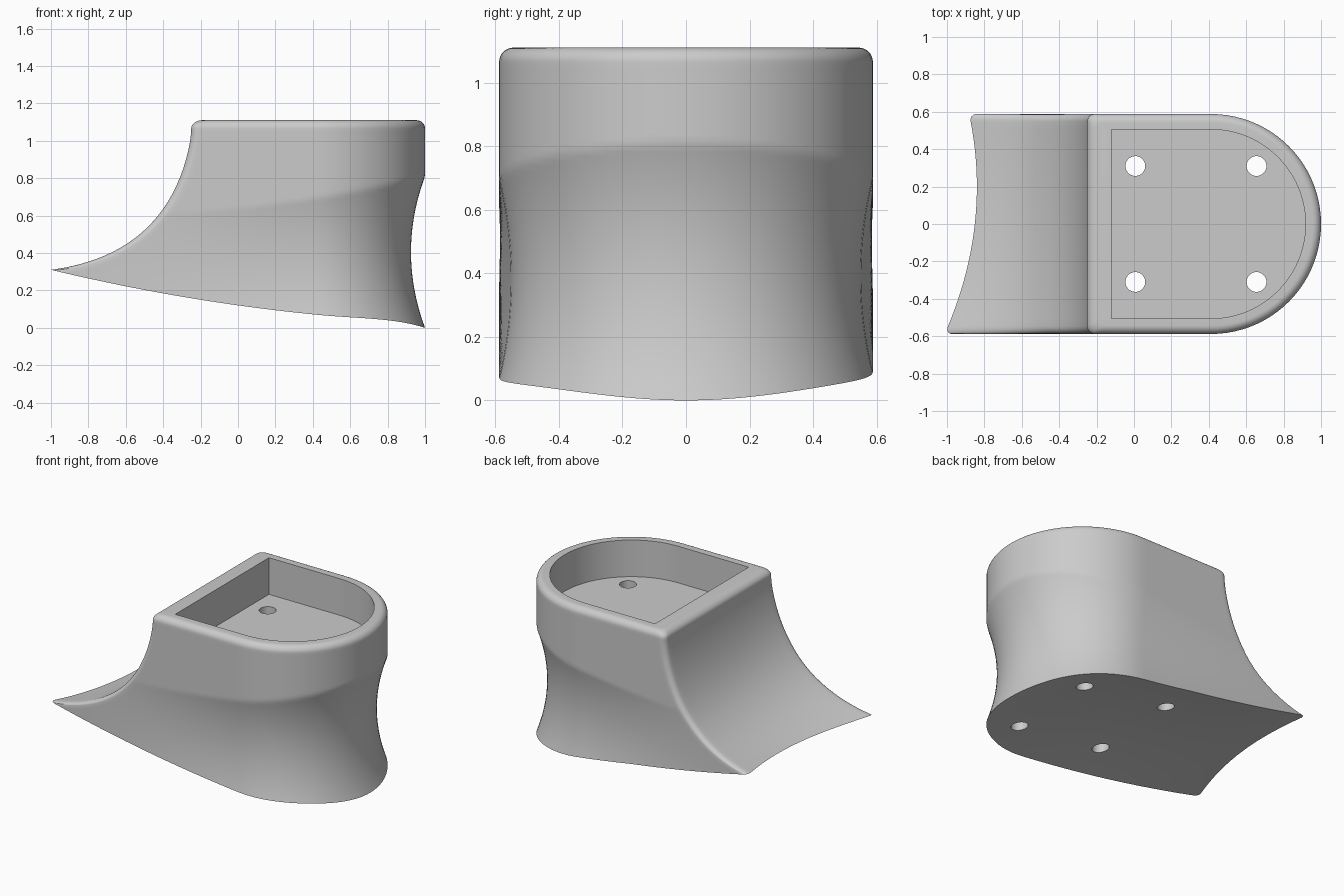
import bpy, bmesh
from math import sin, cos, pi

cube = bpy.data.objects.get("Cube")
if cube:
    bpy.data.objects.remove(cube, do_unlink=True)

HALF = 0.588        # half width, also the radius of the round end
CX = 0.412          # centre of the round end
TOP = 1.11
FILLET = 0.045      # rounding of the top rim
CORNER = 0.04       # rounding of the concave end's vertical corners
N_EDGE, N_CORNER, N_SIDE, N_ROWS = 32, 6, 28, 56

grey = bpy.data.materials.new("plain grey")
grey.use_nodes = True
colour = (0.6, 0.6, 0.6, 1)
grey.diffuse_color = colour
grey.node_tree.nodes["Principled BSDF"].inputs["Base Color"].default_value = colour


def lerp(a, b, t):
    return a + (b - a) * t


def underside(x, y):
    """Height of the underside: swept up to the tip, hollow across, tilted to the back."""
    sweep = 0.12 - 0.14 * x + 0.05 * x * x - 0.03 * max(0, (x - 0.4) / 0.6) ** 4
    hollow = 0.035 * max(0, 1 - x * x) * (1 - (y / HALF) ** 2)
    tilt = 0.032 * min(1, 1 - x) * (y / HALF + 1) / 2
    return sweep + hollow + tilt


def tip(y):
    """Curved, lopsided plan line of the thin end."""
    return -0.84 - 0.277 * (y - 0.2) ** 2


def plan_edges(flare, inset):
    """Matching point lists of the concave end and the round end."""
    h = HALF - inset
    rounding = []
    for i in range(N_CORNER):
        a = i / N_CORNER * pi / 2
        rounding.append((h - CORNER + CORNER * cos(a), CORNER * (1 - sin(a))))
    middle = [(lerp(h - CORNER, CORNER - h, i / N_EDGE), 0) for i in range(N_EDGE + 1)]
    ends = rounding + middle + [(-y, o) for y, o in reversed(rounding)]
    left = [(lerp(-0.25, tip(y), flare) + inset * 1.3 + o, y) for y, o in ends]
    n = len(left) - 1
    right = [(CX + h * sin(pi * i / n), h * cos(pi * i / n)) for i in range(n + 1)]
    return left, right


def between(a, b):
    return [(lerp(a[0], b[0], i / N_SIDE), lerp(a[1], b[1], i / N_SIDE))
            for i in range(1, N_SIDE)]


def outline(left, right):
    return right + between(right[-1], left[-1]) + left[::-1] + between(left[0], right[0])


def waist(x, y, z):
    """Pull the side walls inwards between the underside and the upper band."""
    low, high = underside(x, y), 0.64 + 0.1 * x + 0.07 * x * x
    q = (z - low) / (high - low)
    if not 0 < q < 1:
        return x, y, z
    depth = 0.075 * (max(0, x + 0.8) / 1.8) ** 1.8 * 4 * q * (1 - q)
    if x > CX:
        return x - depth * (x - CX) / HALF, y * (1 - depth / HALF), z
    return x, y * (1 - depth / HALF), z


# Body: rows of outlines, closed by a curved underside and a flat top
bm = bmesh.new()
rings = []
for r in range(N_ROWS + 1):
    s = r / N_ROWS
    left, right = plan_edges((1 - s) ** (2.75 - s), 0)
    ring = []
    for x, y in outline(left, right):
        z = lerp(underside(x, y), TOP - FILLET, s)
        ring.append(bm.verts.new(waist(x, y, z)))
    rings.append(ring)
for k in range(1, 9):
    a = k / 8 * pi / 2
    left, right = plan_edges(0, FILLET * (1 - cos(a)))
    z = TOP - FILLET + FILLET * sin(a)
    rings.append([bm.verts.new((x, y, z)) for x, y in outline(left, right)])
for low, high in zip(rings, rings[1:]):
    for i in range(len(low)):
        j = (i + 1) % len(low)
        bm.faces.new((low[i], low[j], high[j], high[i]))
bm.faces.new(rings[-1])

left, right = plan_edges(1, 0)
rows = []
for a, b in zip(left, right):
    line = [a] + between(a, b) + [b]
    rows.append([bm.verts.new((x, y, underside(x, y))) for x, y in line])
for p, q in zip(rows, rows[1:]):
    for i in range(N_SIDE):
        bm.faces.new((p[i], p[i + 1], q[i + 1], q[i]))
bmesh.ops.remove_doubles(bm, verts=bm.verts[:], dist=0.00005)
bmesh.ops.recalc_face_normals(bm, faces=bm.faces[:])


def make_object(name, mesh_data):
    mesh = bpy.data.meshes.new(name)
    mesh_data.to_mesh(mesh)
    mesh_data.free()
    mesh.materials.append(grey)
    obj = bpy.data.objects.new(name, mesh)
    bpy.context.collection.objects.link(obj)
    return obj


body = make_object("body", bm)

# Pocket cutter: square at one end, round at the other
bm = bmesh.new()
radius = 0.505
points = [(-0.12, radius), (-0.12, -radius)]
points += [(CX + radius * cos(a), radius * sin(a))
           for a in (lerp(-pi / 2, pi / 2, i / 48) for i in range(49))]
floor = bm.faces.new([bm.verts.new((x, y, 0.86)) for x, y in points])
grown = bmesh.ops.extrude_face_region(bm, geom=[floor])["geom"]
bmesh.ops.translate(bm, vec=(0, 0, 0.5),
                    verts=[v for v in grown if isinstance(v, bmesh.types.BMVert)])
bmesh.ops.recalc_face_normals(bm, faces=bm.faces[:])
pocket = make_object("pocket_cutter", bm)

# Screw hole cutters
bm = bmesh.new()
for x in (0.007, 0.655):
    for y in (-0.31, 0.31):
        hole = bmesh.ops.create_cone(bm, cap_ends=True, segments=32, radius1=0.053,
                                     radius2=0.053, depth=1.2)
        bmesh.ops.translate(bm, vec=(x, y, 0.4), verts=hole["verts"])
holes = make_object("hole_cutter", bm)

bpy.context.view_layer.objects.active = body
for cutter in (pocket, holes):
    cutter.hide_render = True
    mod = body.modifiers.new(cutter.name, "BOOLEAN")
    mod.operation = "DIFFERENCE"
    mod.solver = "EXACT"
    mod.object = cutter
    bpy.ops.object.modifier_apply(modifier=mod.name)
    bpy.data.objects.remove(cutter, do_unlink=True)

bpy.ops.object.select_all(action="DESELECT")
body.select_set(True)
bpy.ops.object.shade_smooth_by_angle(angle=pi / 6)
